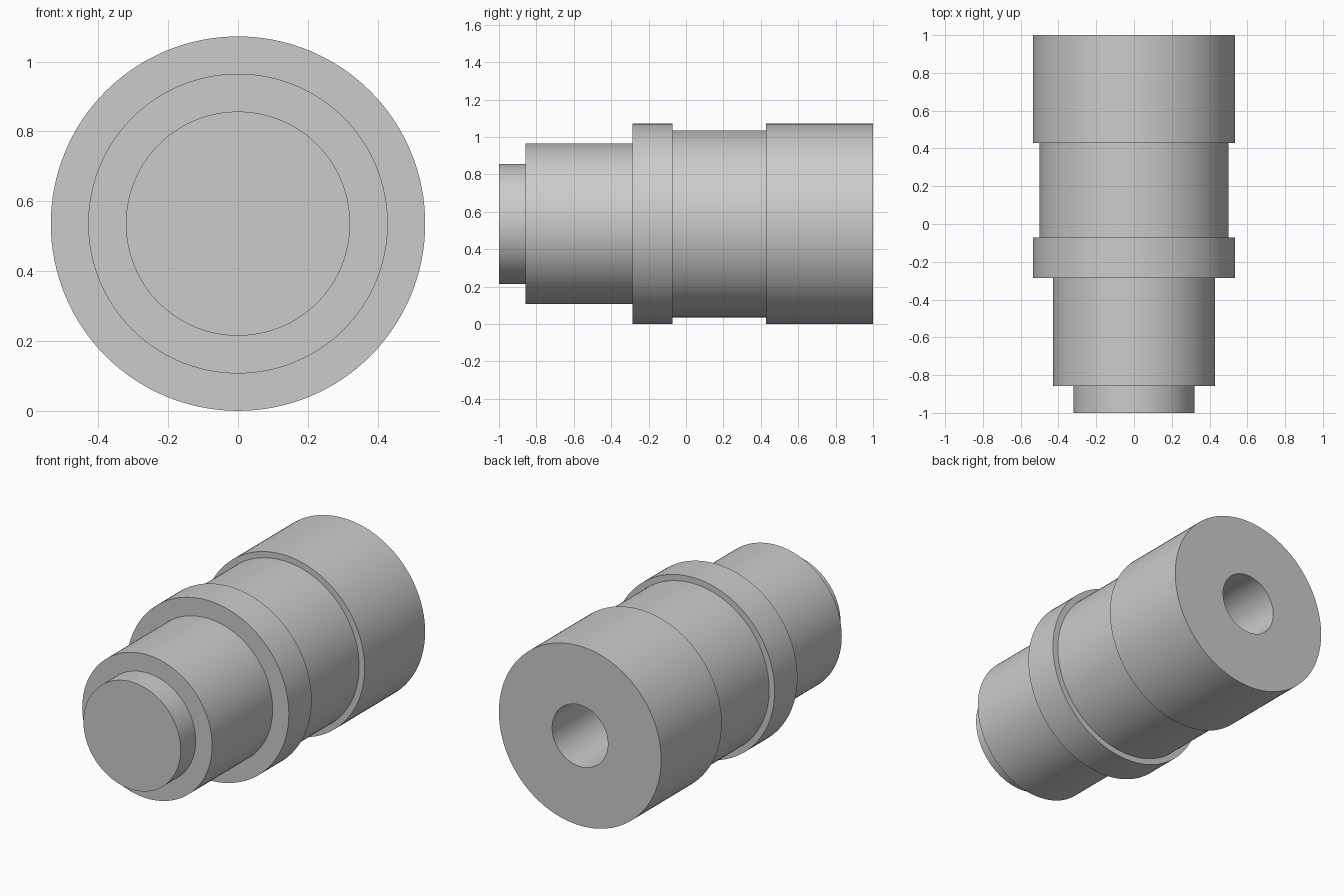
import bpy
import bmesh
from math import radians, tau
from mathutils import Vector

cube = bpy.data.objects.get("Cube")
if cube:
    bpy.data.objects.remove(cube, do_unlink=True)

SEGMENTS = 128
AXIS_HEIGHT = 0.536

# Plain grey finish
grey = bpy.data.materials.new("grey_metal")
grey.use_nodes = True
colour = (0.6, 0.6, 0.6, 1)
grey.diffuse_color = colour
grey.node_tree.nodes["Principled BSDF"].inputs["Base Color"].default_value = colour


def lathe(name, profile):
    """Spin a (radius, y) profile around the y axis into a closed solid."""
    bm = bmesh.new()
    verts = [bm.verts.new((0, y, -r)) for r, y in profile]
    edges = [bm.edges.new(pair) for pair in zip(verts, verts[1:])]
    bmesh.ops.spin(bm, geom=verts + edges, cent=(0, 0, 0), axis=(0, 1, 0),
                   angle=tau, steps=SEGMENTS, use_duplicate=False)
    bmesh.ops.remove_doubles(bm, verts=bm.verts, dist=0.0005)
    # Turn the fans on the axis into clean flat caps
    hubs = [v for v in bm.verts if Vector((v.co.x, v.co.z)).length < 0.001]
    bmesh.ops.dissolve_verts(bm, verts=hubs)
    bmesh.ops.recalc_face_normals(bm, faces=bm.faces)
    mesh = bpy.data.meshes.new(name)
    bm.to_mesh(mesh)
    bm.free()
    mesh.materials.append(grey)
    obj = bpy.data.objects.new(name, mesh)
    obj.location.z = AXIS_HEIGHT
    bpy.context.collection.objects.link(obj)
    bpy.ops.object.select_all(action='DESELECT')
    obj.select_set(True)
    bpy.context.view_layer.objects.active = obj
    bpy.ops.object.shade_smooth_by_angle(angle=radians(30))
    return obj


# Each step of the shaft: radius, start y, end y
steps = [
    (0.321, -1.0, -0.857),     # front spigot
    (0.429, -0.857, -0.286),   # front journal
    (0.536, -0.286, -0.071),   # collar
    (0.5, -0.071, 0.429),      # waist
    (0.536, 0.429, 1.0),       # rear sleeve
]
BORE_RADIUS, BORE_END = 0.184, -0.07

outline = [(0, -1.0)]
for radius, start, end in steps:
    outline += [(radius, start), (radius, end)]

# Blind bore in the rear face
outline += [(BORE_RADIUS, 1.0), (BORE_RADIUS, BORE_END), (0, BORE_END)]

lathe("stepped_shaft", outline)
